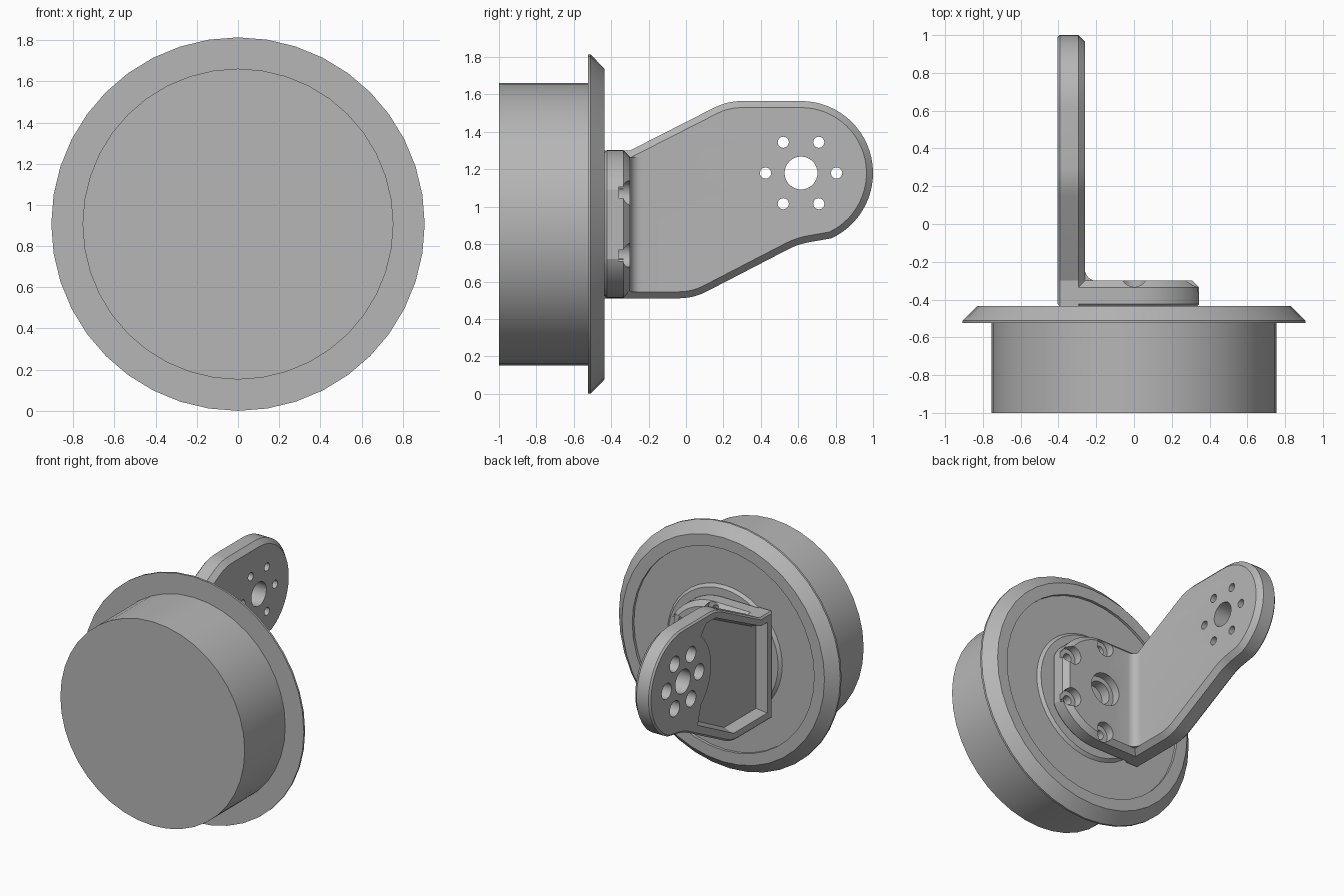
import bpy, bmesh
from math import sin, cos, pi, radians
from mathutils import Vector

cube = bpy.data.objects.get("Cube")
if cube:
    bpy.data.objects.remove(cube, do_unlink=True)

grey = bpy.data.materials.new("plain_grey")
grey.use_nodes = True
colour = (0.47, 0.47, 0.47, 1)
grey.diffuse_color = colour
grey.node_tree.nodes["Principled BSDF"].inputs["Base Color"].default_value = colour

AXIS_Z = 0.907            # wheel axis height
ARM_Y, ARM_Z = 0.615, 1.18  # centre of the arm's round end
OUT, IN = -0.405, -0.26   # outer and inner faces of the arm
FRONT, BACK = -0.435, -0.30  # faces of the mounting base


def arc(cu, cv, r, start, end, n):
    return [(cu + r * cos(radians(start + (end - start) * i / n)),
             cv + r * sin(radians(start + (end - start) * i / n))) for i in range(n + 1)]


def circle(cu, cv, r, n=24):
    return arc(cu, cv, r, 0, 360, n)[:-1]


def rounded(prev, corner, nxt, cut, n=5):
    """Soft corner between two straight edges."""
    p, c, q = Vector(prev), Vector(corner), Vector(nxt)
    a, b = c + (p - c).normalized() * cut, c + (q - c).normalized() * cut
    return [tuple(a.lerp(c, t).lerp(c.lerp(b, t), t)) for t in [i / n for i in range(n + 1)]]


def inset(pts, d):
    """Offset a counter-clockwise outline inwards."""
    out = []
    for i, p in enumerate(pts):
        p = Vector(p)
        e1 = (p - Vector(pts[i - 1])).normalized()
        e2 = (Vector(pts[(i + 1) % len(pts)]) - p).normalized()
        n1, n2 = Vector((-e1.y, e1.x)), Vector((-e2.y, e2.x))
        out.append(p + (n1 + n2) * (d / (1 + n1.dot(n2))))
    return out


def add_prism(bm, pts, axis, layers):
    """Stack of outline loops, each layer a (position, inset) pair."""
    place = {"X": lambda u, v, w: (w, u, v),
             "Y": lambda u, v, w: (u, w, v),
             "Z": lambda u, v, w: (u, v, w)}[axis]
    loops = [[bm.verts.new(place(u, v, w)) for u, v in inset(pts, d)] for w, d in layers]
    n = len(pts)
    for a, b in zip(loops, loops[1:]):
        for i in range(n):
            bm.faces.new((a[i], a[(i + 1) % n], b[(i + 1) % n], b[i]))
    bm.faces.new(loops[0])
    bm.faces.new(loops[-1])


def finish(name, bm):
    bmesh.ops.recalc_face_normals(bm, faces=bm.faces)
    mesh = bpy.data.meshes.new(name)
    bm.to_mesh(mesh)
    bm.free()
    mesh.materials.append(grey)
    ob = bpy.data.objects.new(name, mesh)
    bpy.context.collection.objects.link(ob)
    return ob


def prism(name, *args):
    bm = bmesh.new()
    add_prism(bm, *args)
    return finish(name, bm)


def activate(ob):
    bpy.ops.object.select_all(action="DESELECT")
    ob.select_set(True)
    bpy.context.view_layer.objects.active = ob


def smooth(ob):
    activate(ob)
    bpy.ops.object.shade_smooth_by_angle(angle=radians(25))


def combine(ob, other, operation):
    other.hide_render = True
    mod = ob.modifiers.new(operation.lower(), "BOOLEAN")
    mod.operation, mod.object, mod.solver = operation, other, "EXACT"
    activate(ob)
    bpy.ops.object.modifier_apply(modifier=mod.name)
    bpy.data.objects.remove(other, do_unlink=True)


# Wheel: drum, bevelled flange, shallow ring recess and hub, turned about y
profile = [(0.755, -1.0), (0.755, -0.525), (0.907, -0.525), (0.907, -0.51),
           (0.83, FRONT), (0.745, FRONT), (0.745, -0.455),
           (0.47, -0.455), (0.45, FRONT)]
bm = bmesh.new()
SIDES = 40
rings = [[bm.verts.new((r * sin(2 * pi * i / SIDES), y, AXIS_Z + r * cos(2 * pi * i / SIDES)))
          for i in range(SIDES)] for r, y in profile]
for a, b in zip(rings, rings[1:]):
    for i in range(SIDES):
        j = (i + 1) % SIDES
        bm.faces.new((a[i], a[j], b[j], b[i]))
bm.faces.new(rings[0])
bm.faces.new(rings[-1])
smooth(finish("flanged_wheel", bm))

# Arm plate: tapered outline with a round end, chamfered on the inner face
low, high = 0.51, 1.30
waist, neck, crest = (0.04, low), (0.60, 0.80), (0.22, 1.565)
end = arc(ARM_Y, ARM_Z, 0.385, -65, 90, 28)
outline = ([(FRONT, low)] + rounded((FRONT, low), waist, neck, 0.08)
           + rounded(waist, neck, end[0], 0.06) + end
           + rounded(end[-1], crest, (BACK, high), 0.08) + [(BACK, high), (FRONT, high)])
bracket = prism("angle_bracket", outline, "X",
                [(OUT, 0.012), (OUT + 0.012, 0), (IN - 0.035, 0), (IN, 0.035)])

# Mounting base: rounded tab with a trimmed side
tab = [(-0.3, low)] + [(min(x, 0.345), z) for x, z in arc(0, AXIS_Z, 0.395, -90, 90, 32)
                       if x < 0.345 or abs(z - AXIS_Z) > 0.17] + [(-0.3, high)]
base = prism("mounting_base", tab, "Y",
             [(FRONT, 0.012), (FRONT + 0.012, 0), (BACK - 0.035, 0), (BACK, 0.035)])
combine(bracket, base, "UNION")

# Fillet in the inner corner
r = 0.06
corner = [(-0.3, BACK - 0.04), (IN + r, BACK - 0.04)] + \
    arc(IN + r, BACK + r, r, 270, 180, 6) + [(-0.3, BACK + r)]
fillet = prism("corner_fillet", corner, "Z", [(low + 0.035, 0), (high - 0.035, 0)])
combine(bracket, fillet, "UNION")

# Cutters: outer pocket, arm holes and base holes with counterbores
bm = bmesh.new()
pocket = ([(-0.375, 0.57), (0.02, 0.57), (0.44, 0.79)]
          + arc(ARM_Y, ARM_Z, 0.33, 230, 130, 16)
          + [(0.34, 1.505), (0.23, 1.505), (-0.3, 1.24), (-0.375, 1.24)])
add_prism(bm, pocket, "X", [(OUT - 0.02, 0), (OUT + 0.02, 0), (OUT + 0.08, 0.02)])
add_prism(bm, circle(ARM_Y, ARM_Z, 0.088, 32), "X", [(OUT - 0.02, 0), (IN + 0.02, 0)])
for k in range(6):
    a = k * pi / 3
    add_prism(bm, circle(ARM_Y + 0.19 * cos(a), ARM_Z + 0.19 * sin(a), 0.058), "X",
              [(OUT - 0.02, 0), (OUT + 0.08, 0), (OUT + 0.08, 0.028), (IN + 0.02, 0.028)])
add_prism(bm, circle(0, AXIS_Z, 0.12, 32), "Y",
          [(BACK + 0.02, 0), (BACK - 0.06, 0), (BACK - 0.06, 0.035), (FRONT - 0.02, 0.035)])
for degrees in (-90, -30, 30, 90):
    a = radians(degrees)
    add_prism(bm, circle(0.325 * cos(a), AXIS_Z + 0.325 * sin(a), 0.068), "Y",
              [(BACK + 0.02, 0), (BACK - 0.06, 0), (BACK - 0.06, 0.034), (FRONT - 0.02, 0.034)])
combine(bracket, finish("hole_cutters", bm), "DIFFERENCE")
smooth(bracket)
